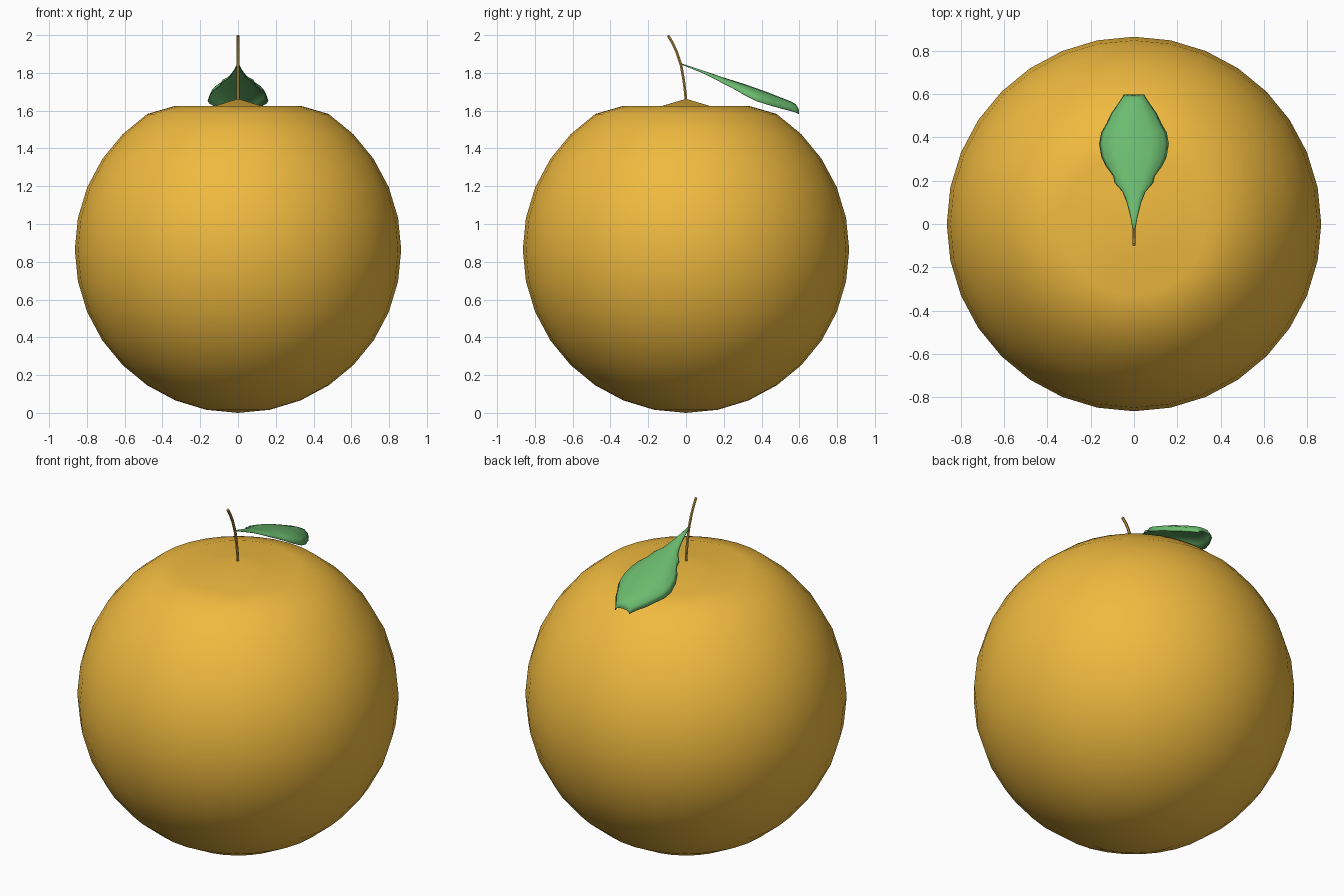
import bpy, bmesh, math

if "Cube" in bpy.data.objects:
    bpy.data.objects.remove(bpy.data.objects["Cube"])


def material(name, rgb):
    m = bpy.data.materials.new(name)
    m.diffuse_color = (*rgb, 1)
    m.use_nodes = True
    m.node_tree.nodes["Principled BSDF"].inputs["Base Color"].default_value = m.diffuse_color
    return m


def finish(name, bm, mat, angle):
    bmesh.ops.recalc_face_normals(bm, faces=bm.faces)
    me = bpy.data.meshes.new(name)
    bm.to_mesh(me)
    bm.free()
    ob = bpy.data.objects.new(name, me)
    bpy.context.collection.objects.link(ob)
    me.materials.append(mat)
    bpy.ops.object.select_all(action='DESELECT')
    ob.select_set(True)
    bpy.context.view_layer.objects.active = ob
    bpy.ops.object.shade_smooth_by_angle(angle=math.radians(angle))
    return ob


# Fruit: sphere with the top rings pushed down into a shallow dimple
R = 0.864
bm = bmesh.new()
bmesh.ops.create_uvsphere(bm, u_segments=32, v_segments=16, radius=R)
for v in bm.verts:
    r = math.hypot(v.co.x, v.co.y)
    v.co.z += R
    if v.co.z > 1.6:
        v.co.z = 1.663 if r < 0.05 else (1.612 if r < 0.25 else 1.626)
finish("fruit", bm, material("peel", (0.87, 0.49, 0.05)), 60)

# Stem: thin bent six-sided twig
path = [(0, 1.63), (-0.003, 1.69), (-0.012, 1.76), (-0.026, 1.84),
        (-0.049, 1.91), (-0.072, 1.96), (-0.095, 1.998)]
bm = bmesh.new()
rings = []
for i, (y, z) in enumerate(path):
    y0, z0 = path[max(i - 1, 0)]
    y1, z1 = path[min(i + 1, len(path) - 1)]
    a = math.atan2(y1 - y0, z1 - z0)
    ring = []
    for k in range(6):
        t = k * math.pi / 3
        c, s = 0.008 * math.cos(t), 0.008 * math.sin(t)
        ring.append(bm.verts.new((c, y + s * math.cos(a), z - s * math.sin(a))))
    rings.append(ring)
for a, b in zip(rings, rings[1:]):
    for k in range(6):
        bm.faces.new((a[k], a[(k + 1) % 6], b[(k + 1) % 6], b[k]))
bm.faces.new(rings[0])
bm.faces.new(rings[-1])
finish("stem", bm, material("twig", (0.55, 0.34, 0.06)), 40)

# Leaf: stations of y, midrib z, half width, rim droop; wavy downturned rim
stations = [(-0.03, 1.85, 0.004, 0.003), (0.03, 1.831, 0.014, 0.008),
            (0.10, 1.808, 0.032, 0.014), (0.15, 1.791, 0.052, 0.022),
            (0.19, 1.778, 0.088, 0.030), (0.22, 1.769, 0.094, 0.036),
            (0.27, 1.754, 0.130, 0.048), (0.31, 1.742, 0.149, 0.060),
            (0.37, 1.722, 0.159, 0.070), (0.42, 1.704, 0.150, 0.068),
            (0.46, 1.688, 0.127, 0.064), (0.51, 1.668, 0.103, 0.058),
            (0.55, 1.652, 0.075, 0.052), (0.58, 1.636, 0.055, 0.045)]
across = [(-1, 1), (-0.9, 0.5), (-0.5, 0.12), (0, 0.06),
          (0.5, 0.12), (0.9, 0.5), (1, 1)]
bm = bmesh.new()
rows = [[bm.verts.new((w * u, y, z - d * f)) for u, f in across]
        for y, z, w, d in stations]
rows.append([bm.verts.new((0.046 * u, 0.596, 1.605 - 0.022 * f)) for u, f in across])
for a, b in zip(rows, rows[1:]):
    for k in range(len(across) - 1):
        bm.faces.new((a[k], a[k + 1], b[k + 1], b[k]))
leaf = finish("leaf", bm, material("leaf_green", (0.15, 0.5, 0.16)), 60)
sol = leaf.modifiers.new("thickness", 'SOLIDIFY')
sol.thickness = 0.004
sol.offset = 0
